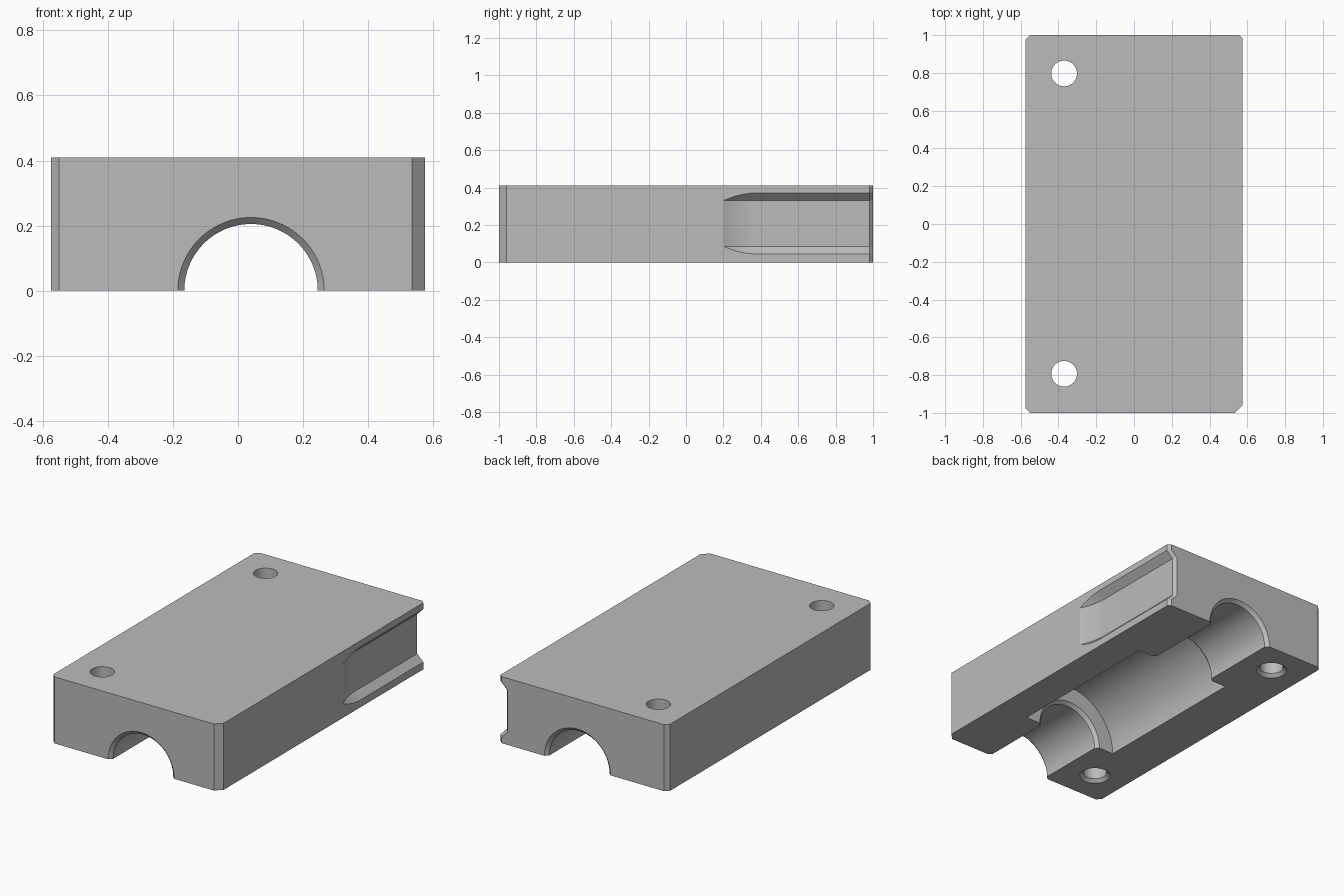
import bpy, bmesh, math

cube = bpy.data.objects.get("Cube")
if cube:
    bpy.data.objects.remove(cube)

grey = bpy.data.materials.new("plain grey")
grey.use_nodes = True
colour = (0.5, 0.5, 0.5, 1)
grey.diffuse_color = colour
grey.node_tree.nodes["Principled BSDF"].inputs["Base Color"].default_value = colour

HX, HY, HEIGHT = 0.575, 1.0, 0.41


def loft(name, rings):
    """Skin a closed solid through rings with equal point counts."""
    bm = bmesh.new()
    loops = [[bm.verts.new(p) for p in ring] for ring in rings]
    for a, b in zip(loops, loops[1:]):
        for i in range(len(a)):
            j = (i + 1) % len(a)
            bm.faces.new((a[i], a[j], b[j], b[i]))
    bm.faces.new(loops[0])
    bm.faces.new(loops[-1])
    bmesh.ops.recalc_face_normals(bm, faces=bm.faces)
    mesh = bpy.data.meshes.new(name)
    bm.to_mesh(mesh)
    bm.free()
    mesh.materials.append(grey)
    obj = bpy.data.objects.new(name, mesh)
    bpy.context.collection.objects.link(obj)
    return obj


def turned(name, profile, place, segments):
    """Lathe a (distance, radius) profile; place maps (u, v, distance) to a point."""
    angles = [math.tau * i / segments for i in range(segments)]
    return loft(name, [[place(r * math.cos(a), r * math.sin(a), d) for a in angles]
                       for d, r in profile])


# Block with a different chamfer at each vertical corner
outline = []
for sx, sy, c in ((1, -1, 0.04), (1, 1, 0.018), (-1, 1, 0.025), (-1, -1, 0.025)):
    pair = [(sx * HX, sy * (HY - c)), (sx * (HX - c), sy * HY)]
    outline += pair if sx * sy > 0 else pair[::-1]
block = loft("clamp_block", [[(x, y, z) for x, y in outline] for z in (0, HEIGHT)])

cutters = []

# Shaft bore with a wide middle chamber and chamfered mouths
BORE, MOUTH, CHAMBER, C = 0.205, 0.225, 0.325, 0.02
FRONT, BACK = -0.532, 0.482
bore_profile = [(-HY - C, MOUTH + C), (-HY + C, BORE),
                (FRONT - C, BORE), (FRONT, MOUTH), (FRONT, CHAMBER),
                (BACK, CHAMBER), (BACK, MOUTH), (BACK + C, BORE),
                (HY - C, BORE), (HY + C, MOUTH + C)]
cutters.append(turned("bore_cutter", bore_profile,
                      lambda u, v, d: (0.04 + u, d, v), 96))

# Bolt holes, countersunk underneath
hole_profile = [(-C, 0.108), (C, 0.068), (HEIGHT + C, 0.068)]
for label, hy in (("front", -0.793), ("back", 0.797)):
    cutters.append(turned(label + "_hole_cutter", hole_profile,
                          lambda u, v, d, hy=hy: (-0.37 + u, hy + v, d), 48))

# Side channel: curved run-in, sloped walls, flared back end
def channel_ring(y, depth, spread=0):
    low, high, over = 0.086 - spread, 0.33 + spread, HX + 0.05
    rise = 0.05 + depth
    return [(HX - depth, y, low), (HX - depth, y, high),
            (over, y, high + rise), (over, y, low - rise)]

START, END, DEPTH = 0.19, 0.38, 0.041
rings = []
for i in range(13):
    y = START + (END - START) * i / 12
    rings.append(channel_ring(y, DEPTH * (1 - ((END - y) / 0.18) ** 2)))
rings += [channel_ring(HY - 0.018, DEPTH), channel_ring(HY + 0.018, DEPTH + 0.036, 0.015)]
cutters.append(loft("channel_cutter", rings))

for cutter in cutters:
    cutter.hide_render = True
    mod = block.modifiers.new(cutter.name, 'BOOLEAN')
    mod.operation = 'DIFFERENCE'
    mod.solver = 'EXACT'
    mod.object = cutter

# Bake the cuts, drop the cutters and shade
bpy.context.view_layer.update()
baked = bpy.data.meshes.new_from_object(
    block.evaluated_get(bpy.context.evaluated_depsgraph_get()))
block.modifiers.clear()
block.data = baked
for cutter in cutters:
    bpy.data.objects.remove(cutter)
bpy.ops.object.select_all(action='DESELECT')
block.select_set(True)
bpy.context.view_layer.objects.active = block
bpy.ops.object.shade_smooth_by_angle(angle=math.radians(20))
